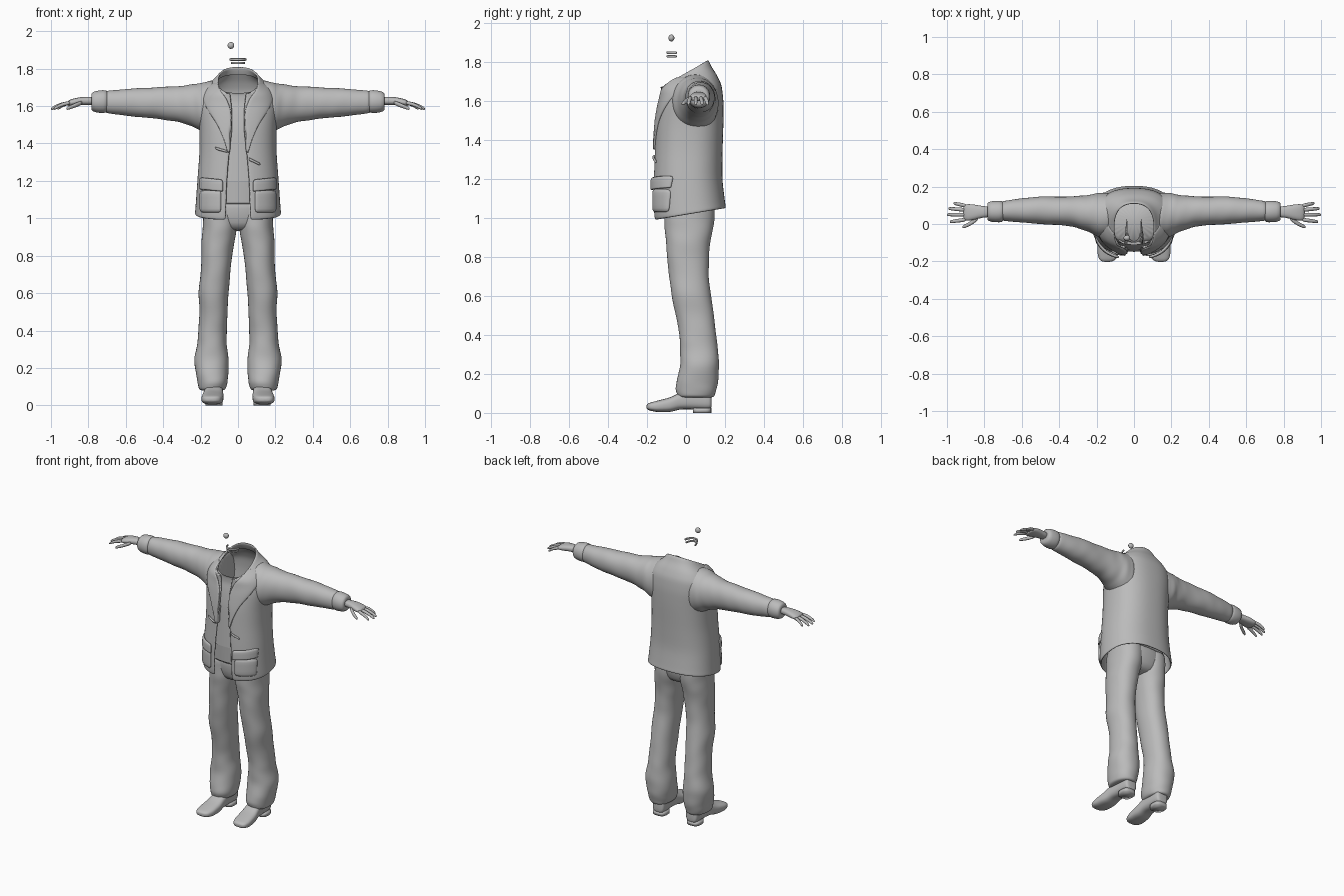
import bpy, bmesh
from math import sin, cos, pi, asin, copysign
from mathutils import Vector
from mathutils.bvhtree import BVHTree

if "Cube" in bpy.data.objects:
    bpy.data.objects.remove(bpy.data.objects["Cube"])

grey = bpy.data.materials.new("plain grey")
grey.use_nodes = True
tone = (0.5, 0.5, 0.5, 1)
grey.diffuse_color = tone
grey.node_tree.nodes["Principled BSDF"].inputs["Base Color"].default_value = tone


def add_grid(name, rows, closed=True, cap=False, mirror=False, thick=0, sub=1):
    """Skin a list of point rows; optionally cap, thicken, smooth and mirror."""
    bm = bmesh.new()
    vs = [[bm.verts.new(p) for p in row] for row in rows]
    n = len(vs[0])
    for a, b in zip(vs, vs[1:]):
        for j in range(n if closed else n - 1):
            k = (j + 1) % n
            bm.faces.new((a[j], a[k], b[k], b[j]))
    if cap:
        bm.faces.new(vs[0])
        bm.faces.new(vs[-1])
    bmesh.ops.recalc_face_normals(bm, faces=bm.faces)
    me = bpy.data.meshes.new(name)
    bm.to_mesh(me)
    bm.free()
    for f in me.polygons:
        f.use_smooth = True
    me.materials.append(grey)
    ob = bpy.data.objects.new(name, me)
    bpy.context.collection.objects.link(ob)
    if thick:
        m = ob.modifiers.new("thickness", "SOLIDIFY")
        m.thickness, m.offset = thick, 0
    if sub:
        m = ob.modifiers.new("smooth", "SUBSURF")
        m.levels = m.render_levels = sub
    if mirror:
        m = ob.modifiers.new("mirror", "MIRROR")
        m.use_mirror_merge = False
    return ob


def resample(rows, k):
    """Insert k-1 blended rows between neighbouring rows."""
    out = []
    for a, b in zip(rows, rows[1:]):
        out += [[u + (v - u) * i / k for u, v in zip(a, b)] for i in range(k)]
    return out + [list(rows[-1])]


def oval(u0, u1, v0, v1, power=2.4, n=24, fold=0, phase=0):
    """Rounded-rectangle outline, with optional cloth folds."""
    pts = []
    for j in range(n):
        t = 2 * pi * j / n
        r = 1 + fold * (sin(phase + 2 * t) + 0.7 * sin(1.7 * phase - 3 * t))
        c, s = cos(t), sin(t)
        pts.append(((u0 + u1) / 2 + r * (u1 - u0) / 2 * copysign(abs(c) ** (2 / power), c),
                    (v0 + v1) / 2 + r * (v1 - v0) / 2 * copysign(abs(s) ** (2 / power), s)))
    return pts


def loft(name, rows, axis, steps=1, power=2.4, fold=0, mirror=True, cap=True, n=24, sub=1):
    """Rows are position along the axis, then the two extents across it."""
    rings = []
    for i, (w, *ext) in enumerate(resample(rows, steps)):
        ring = oval(*ext, power, n, fold, i * 1.3)
        place = {"x": lambda u, v: (w, v, u), "y": lambda u, v: (u, w, v),
                 "z": lambda u, v: (u, v, w)}[axis]
        rings.append([place(u, v) for u, v in ring])
    return add_grid(name, rings, cap=cap, mirror=mirror, sub=sub)


# Jacket: front height, back height, half width, front, back, half opening
body = [(.99, 1.05, .225, -.16, .2, .065), (1.03, 1.08, .222, -.165, .195, .063),
        (1.2, 1.2, .212, -.165, .18, .058), (1.35, 1.35, .2, -.158, .182, .045),
        (1.47, 1.5, .2, -.152, .187, .03), (1.57, 1.6, .21, -.137, .187, .03),
        (1.62, 1.68, .205, -.125, .178, .035), (1.66, 1.73, .175, -.125, .155, .04),
        (1.67, 1.77, .13, -.13, .128, .045), (1.66, 1.81, .105, -.14, .11, .05)]


def body_rings(rows, inset, opening):
    rings, n, p = [], 40, 2.4
    for zf, zb, a, yf, yb, g in rows:
        a, yf, yb = a - inset, yf + inset, yb - inset
        t0 = asin((g / a) ** (p / 2)) if opening else 0
        ring = []
        for j in range(n + 1 if opening else n):
            t = t0 + (2 * pi - 2 * t0) * j / n
            s, c = sin(t), -cos(t)
            x = a * copysign(abs(s) ** (2 / p), s)
            h = copysign(abs(c) ** (2 / p), c)
            ring.append((x, (yf + yb) / 2 + h * (yb - yf) / 2, zf + (zb - zf) * (h + 1) / 2))
        rings.append(ring)
    return rings


jacket = add_grid("jacket_body", body_rings(resample(body, 2), 0, True), closed=False, thick=.012)
add_grid("shirt", body_rings(resample(body[2:9], 2), .016, False))
loft("shirt_tail", [(1.09, -.17, .17, -.14, .15), (1.22, -.185, .185, -.146, .16)], "z",
     mirror=False, cap=False)

# Details that lie on the jacket front
bm = bmesh.new()
bm.from_mesh(jacket.data)
surface = BVHTree.FromBMesh(bm)


def patch(name, edges, lift, thick=.012, mirror=True, n=6):
    """Rows of (x, z) end pairs laid on the jacket front."""
    rows = []
    for (xa, za), (xb, zb) in edges:
        row = []
        for j in range(n + 1):
            x, z = xa + (xb - xa) * j / n, za + (zb - za) * j / n
            hit = surface.ray_cast(Vector((x, -1, z)), Vector((0, 1, 0)))[0]
            y = min(hit.y, .06) if hit else -.14
            row.append((x, y - lift, z))
        rows.append(row)
    add_grid(name, rows, closed=False, thick=thick, mirror=mirror)


lapel = [(1.72, .105, .14), (1.69, .1, .172), (1.64, .06, .192), (1.58, .037, .165),
         (1.5, .035, .11), (1.42, .035, .075), (1.35, .045, .055)]
patch("lapel", [((a, z), (b, z)) for z, a, b in resample(lapel, 2)], .01)
patch("hip_pocket", [((.09, z), (.204, z)) for z in (1.03, 1.07, 1.11, 1.15)], .012, .018)
patch("pocket_flap", [((.08, z - .012), (.206, z)) for z in (1.155, 1.16, 1.19, 1.22)], .02, .016)
patch("right_waist_tab", [((-.13, 1.385), (-.045, 1.36)), ((-.115, 1.365), (-.04, 1.345))],
      .012, mirror=False)
patch("left_waist_tab", [((.04, 1.335), (.12, 1.295)), ((.055, 1.31), (.12, 1.28))],
      .014, mirror=False)
bm.free()

# Sleeves and cuffs
sleeve = [(.12, 1.43, 1.74, -.08, .17), (.19, 1.46, 1.727, -.07, .167),
          (.24, 1.49, 1.717, -.045, .157), (.32, 1.515, 1.707, -.015, .148),
          (.42, 1.53, 1.702, -.005, .147), (.52, 1.54, 1.697, 0, .147),
          (.62, 1.55, 1.69, .01, .135), (.72, 1.565, 1.68, .017, .12)]
loft("sleeve", sleeve, "x", steps=3, power=2.1, fold=.014)
cuff = [(.695, 1.58, 1.67, .03, .11), (.7, 1.562, 1.687, .008, .125),
        (.74, 1.562, 1.685, .008, .125), (.782, 1.57, 1.677, .014, .12),
        (.785, 1.59, 1.66, .03, .105)]
loft("cuff", cuff, "x", power=2.1)

# Hands
palm = [(.76, 1.605, 1.65, .035, .095), (.81, 1.607, 1.65, .035, .095),
        (.85, 1.603, 1.648, .022, .105), (.89, 1.6, 1.638, .015, .108),
        (.915, 1.6, 1.627, .02, .105)]
loft("palm", palm, "x", n=16)


def finger(name, path, r):
    rows = [(x, z - r * f, z + r * f, y - r * f, y + r * f)
            for (x, y, z), f in zip(path, (1, 1.05, .95, .8, .4))]
    loft(name, rows, "x", power=2, n=8)


for name, y, spread, tip in (("index", .024, -.012, .985), ("middle", .05, 0, 1),
                             ("ring", .075, .008, .993), ("little", .097, .014, .965)):
    root = .895
    finger(name + "_finger", [(root + (tip - root) * f, y + spread * f, 1.617 - .033 * f * f)
                              for f in (0, .35, .7, .95, 1)], .011)
finger("thumb", [(.83, .035, 1.62), (.86, .012, 1.608), (.885, -.003, 1.598),
                 (.912, -.015, 1.588), (.918, -.017, 1.586)], .013)

# Trousers
loft("trouser_seat", [(.93, -.1, .1, -.075, .105), (.97, -.165, .165, -.1, .135),
                      (1.05, -.18, .18, -.112, .15), (1.14, -.175, .175, -.112, .15)],
     "z", mirror=False)
loft("waistband", [(1.075, -.185, .185, -.128, .155), (1.08, -.187, .187, -.133, .157),
                   (1.1, -.187, .187, -.133, .157), (1.105, -.18, .18, -.125, .15)],
     "z", mirror=False)
leg = [(1.1, 0, .18, -.112, .15), (1.02, 0, .186, -.112, .15), (.95, .004, .19, -.11, .14),
       (.88, .018, .195, -.105, .127), (.8, .03, .196, -.097, .117),
       (.7, .042, .2, -.088, .117), (.6, .05, .213, -.075, .13),
       (.5, .055, .206, -.052, .143), (.4, .06, .212, -.035, .157),
       (.33, .06, .218, -.03, .163), (.25, .05, .236, -.03, .172),
       (.17, .05, .226, -.047, .167), (.12, .055, .217, -.055, .157),
       (.085, .067, .208, -.045, .148), (.078, .085, .19, -.025, .13)]
loft("trouser_leg", leg, "z", steps=2, power=2.2, fold=.014)

# Shoes with a raised arch and a separate heel
shoe = [(.132, .1, .155, .03, .09), (.122, .082, .17, .015, .12), (.03, .08, .176, .018, .125),
        (-.03, .079, .182, .018, .105), (-.08, .076, .192, .004, .08),
        (-.15, .08, .197, .004, .062), (-.188, .095, .188, .012, .052),
        (-.203, .12, .168, .022, .042)]
loft("shoe_upper", shoe, "y", steps=2, power=2.8)
sole = [(0, .083, .174, .035, .13), (.025, .083, .174, .035, .13)]
loft("shoe_heel", sole, "z", power=3, sub=0)

# Loose head parts: an eye and two dental arches
bpy.ops.mesh.primitive_uv_sphere_add(segments=20, ring_count=12, radius=.018,
                                     location=(-.038, -.075, 1.924))
eye = bpy.context.object
eye.name = "eye"
eye.scale.y = .85
eye.data.materials.append(grey)
bpy.ops.object.shade_smooth()
for name, low, high, w in (("upper_teeth", 1.842, 1.856, .042), ("lower_teeth", 1.824, 1.836, .035)):
    arch = [[(w * cos(pi * j / 12), -.046 - .05 * sin(pi * j / 12), z) for j in range(13)]
            for z in (low, (low + high) / 2, high)]
    add_grid(name, arch, closed=False, thick=.009)
